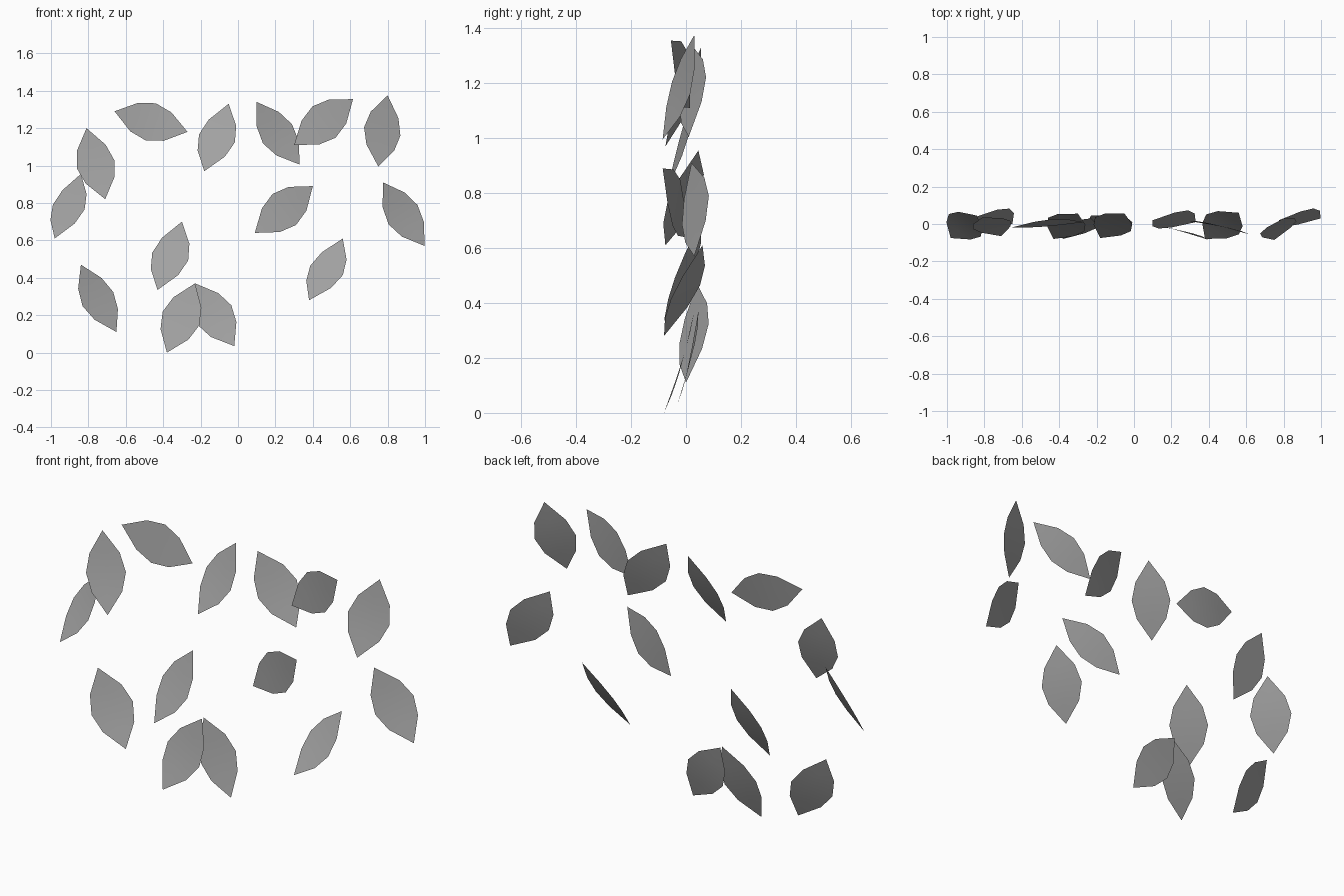
import bpy
from mathutils import Vector

cube = bpy.data.objects.get("Cube")
if cube:
    bpy.data.objects.remove(cube, do_unlink=True)

# One flat grey for every leaf
grey = bpy.data.materials.new("leaf_grey")
grey.use_nodes = True
colour = (0.36, 0.36, 0.36, 1)
grey.diffuse_color = colour
grey.node_tree.nodes["Principled BSDF"].inputs["Base Color"].default_value = colour

# Half outline of a leaf: fraction along the midrib, half width
PROFILE = [(0.27, 0.08), (0.5, 0.105), (0.73, 0.08)]
BOW = 0.1  # backward bend of the blade, relative to its half width


def add_leaf(name, top, bottom, across):
    """Pointed, slightly bowed leaf between two tips, spread along a direction."""
    top, bottom, across = Vector(top), Vector(bottom), Vector(across)
    axis = (bottom - top).normalized()
    across = (across - axis * across.dot(axis)).normalized()
    back = axis.cross(across)
    if back.y < 0:
        back.negate()
    verts = [top, bottom]
    for t, half in PROFILE:
        mid = top.lerp(bottom, t) + back * half * BOW
        verts += [mid - across * half, mid, mid + across * half]
    faces = [(0, 2, 3), (0, 3, 4)]
    for row in range(len(PROFILE) - 1):
        a = 2 + 3 * row
        faces += [(a, a + 3, a + 4, a + 1), (a + 1, a + 4, a + 5, a + 2)]
    last = 2 + 3 * (len(PROFILE) - 1)
    faces += [(last, 1, last + 1), (last + 1, 1, last + 2)]
    mesh = bpy.data.meshes.new(name)
    mesh.from_pydata(verts, [], faces)
    mesh.materials.append(grey)
    mesh.shade_smooth()
    obj = bpy.data.objects.new(name, mesh)
    bpy.context.collection.objects.link(obj)


# Spread directions shared by leaves that hang the same way
FLAT = (0.05, 0.04, 0.2)
SWUNG = (0.14, 0.09, 0.1)
TURNED = (0.13, -0.03, -0.13)
UPRIGHT = (0.19, -0.075, -0.045)

# Upper row
add_leaf("leaf_top_outer", (-.66, -.02, 1.29), (-.27, .01, 1.18), FLAT)
add_leaf("leaf_top_centre", (-.05, .055, 1.33), (-.18, -.075, .97), UPRIGHT)
add_leaf("leaf_top_swung", (.10, .02, 1.34), (.33, .01, 1.005), SWUNG)
add_leaf("leaf_top_turned", (.615, -.055, 1.355), (.30, .015, 1.11), TURNED)
add_leaf("leaf_top_end", (.80, .03, 1.375), (.75, -.085, .995), (.195, .085, .03))

# Middle row
add_leaf("leaf_side_upper", (-.81, .035, 1.20), (-.71, -.065, .82), (.2, .045, .05))
add_leaf("leaf_side_lower", (-.84, .045, .955), (-.98, -.075, .61), (.18, -.13, -.03))
add_leaf("leaf_middle_turned", (.40, -.085, .89), (.09, -.005, .64), TURNED)
add_leaf("leaf_middle_swung", (.775, .02, .91), (.998, .03, .57), SWUNG)
add_leaf("leaf_middle_upright", (-.30, .055, .70), (-.43, -.08, .335), UPRIGHT)

# Lower row
add_leaf("leaf_low_tilted", (.56, .06, .61), (.38, -.08, .28), (.16, -.1, -.05))
add_leaf("leaf_low_swung", (-.84, .04, .47), (-.65, 0, .11), (.15, .1, .075))
add_leaf("leaf_pair_first", (-.23, .03, .37), (-.38, -.08, 0), (.2, -.02, -.075))
add_leaf("leaf_pair_second", (-.23, .045, .37), (-.02, -.03, .035), (.17, .03, .11))
